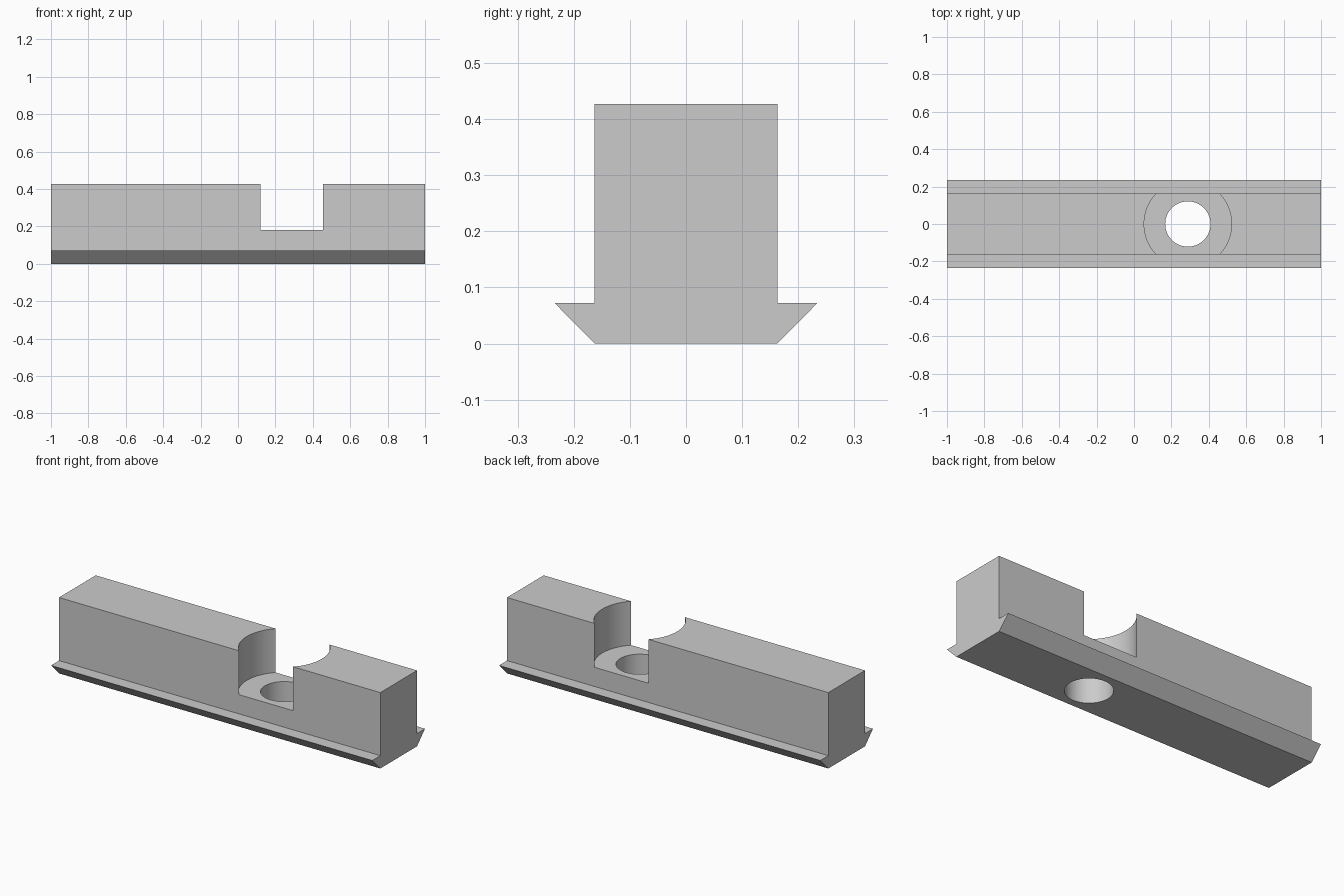
import bpy
import bmesh
import math

cube = bpy.data.objects.get("Cube")
if cube:
    bpy.data.objects.remove(cube, do_unlink=True)

# Main dimensions
LENGTH = 2.0
HALF_BODY, HALF_FLANGE = 0.163, 0.234
FLANGE_TOP, HEIGHT = 0.072, 0.427
BORE_X, BORE_RADIUS, BORE_FLOOR = 0.288, 0.234, 0.18
HOLE_RADIUS = 0.121

# Single grey finish
grey = bpy.data.materials.new("plain_grey")
grey.use_nodes = True
colour = (0.6, 0.6, 0.6, 1)
grey.diffuse_color = colour
grey.node_tree.nodes["Principled BSDF"].inputs["Base Color"].default_value = colour


def make_object(name, bm):
    bmesh.ops.recalc_face_normals(bm, faces=bm.faces)
    mesh = bpy.data.meshes.new(name)
    bm.to_mesh(mesh)
    bm.free()
    mesh.materials.append(grey)
    obj = bpy.data.objects.new(name, mesh)
    bpy.context.collection.objects.link(obj)
    return obj


def make_cutter(name, radius, bottom, top):
    bm = bmesh.new()
    bmesh.ops.create_cone(bm, cap_ends=True, segments=96, radius1=radius,
                          radius2=radius, depth=top - bottom)
    bmesh.ops.translate(bm, verts=bm.verts, vec=(BORE_X, 0, (top + bottom) / 2))
    cutter = make_object(name, bm)
    cutter.hide_render = True
    cutter.hide_set(True)
    return cutter


# Rail: mirrored flanged profile extruded along its length
half = [(HALF_BODY, 0), (HALF_FLANGE, FLANGE_TOP),
        (HALF_BODY, FLANGE_TOP), (HALF_BODY, HEIGHT)]
profile = half + [(-y, z) for y, z in reversed(half)]
bm = bmesh.new()
end = bm.faces.new([bm.verts.new((-LENGTH / 2, y, z)) for y, z in profile])
sweep = bmesh.ops.extrude_face_region(bm, geom=[end], use_keep_orig=True)
moved = [v for v in sweep["geom"] if isinstance(v, bmesh.types.BMVert)]
bmesh.ops.translate(bm, verts=moved, vec=(LENGTH, 0, 0))
rail = make_object("rail", bm)

# Wide counterbore and through hole
cutters = [make_cutter("counterbore_cutter", BORE_RADIUS, BORE_FLOOR, HEIGHT + 0.1),
           make_cutter("hole_cutter", HOLE_RADIUS, -0.1, BORE_FLOOR + 0.1)]
for cutter in cutters:
    cut = rail.modifiers.new(cutter.name, "BOOLEAN")
    cut.operation = "DIFFERENCE"
    cut.solver = "EXACT"
    cut.object = cutter

# Apply the cuts, then smooth only the round walls
bpy.ops.object.select_all(action="DESELECT")
rail.select_set(True)
bpy.context.view_layer.objects.active = rail
for name in [m.name for m in rail.modifiers]:
    bpy.ops.object.modifier_apply(modifier=name)
for cutter in cutters:
    bpy.data.objects.remove(cutter, do_unlink=True)
bpy.ops.object.shade_smooth_by_angle(angle=math.radians(30))
